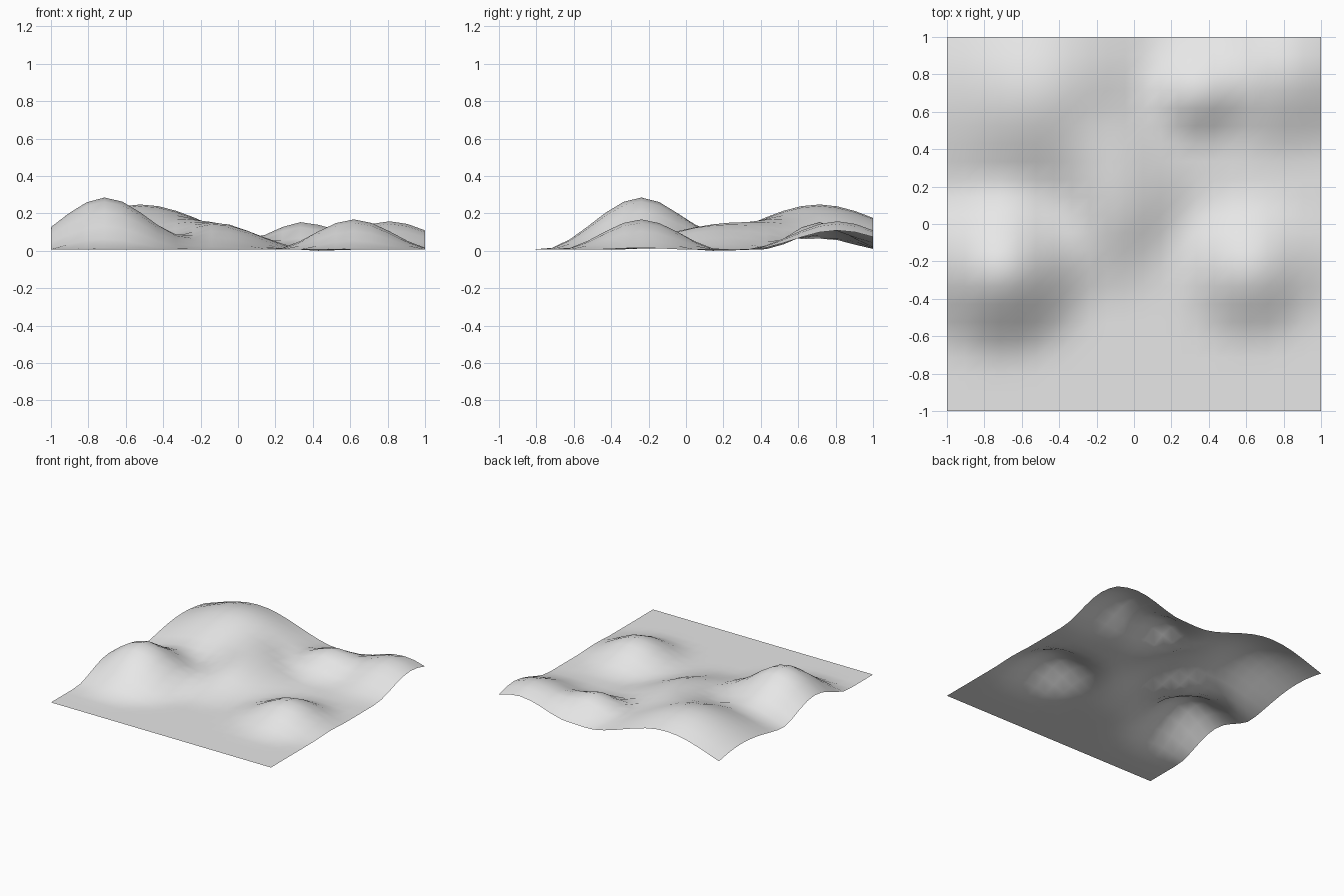
import bpy
from mathutils import Vector

cube = bpy.data.objects.get("Cube")
if cube:
    bpy.data.objects.remove(cube, do_unlink=True)

# Plain grey ground colour
grey = bpy.data.materials.new("light_grey")
grey.use_nodes = True
colour = (0.8, 0.8, 0.8, 1)
grey.diffuse_color = colour
grey.node_tree.nodes["Principled BSDF"].inputs["Base Color"].default_value = colour

# Each hill: centre x, centre y, height, radius
HILLS = [
    (-0.71, -0.24, 0.277, 0.53),   # front right hill
    (0.62, -0.24, 0.16, 0.44),     # front left hill
    (-0.52, 0.71, 0.24, 0.80),     # broad back hill
    (0.33, 0.71, 0.145, 0.33),     # small back knoll
    (0.81, 0.81, 0.15, 0.50),      # back left corner hill
    (-0.05, 0.24, 0.105, 0.45),    # middle ridge
    (-0.14, -0.05, 0.07, 0.40),    # ridge foot
    (0.43, 0.14, -0.008, 0.30),    # shallow dip
]
BASE = 0.008


def height(x, y):
    """Sum of smooth rounded bumps over the flat ground."""
    z = BASE
    for cx, cy, h, r in HILLS:
        t = max(0.0, 1 - Vector((x - cx, y - cy)).length / r)
        z += h * t * t * (3 - 2 * t)
    return max(z, 0.0)


# Terrain sheet
bpy.ops.mesh.primitive_grid_add(x_subdivisions=21, y_subdivisions=21, size=2)
terrain = bpy.context.object
terrain.name = "hilly_terrain"
for v in terrain.data.vertices:
    v.co.z = height(v.co.x, v.co.y)
terrain.data.materials.append(grey)
bpy.ops.object.shade_smooth()
